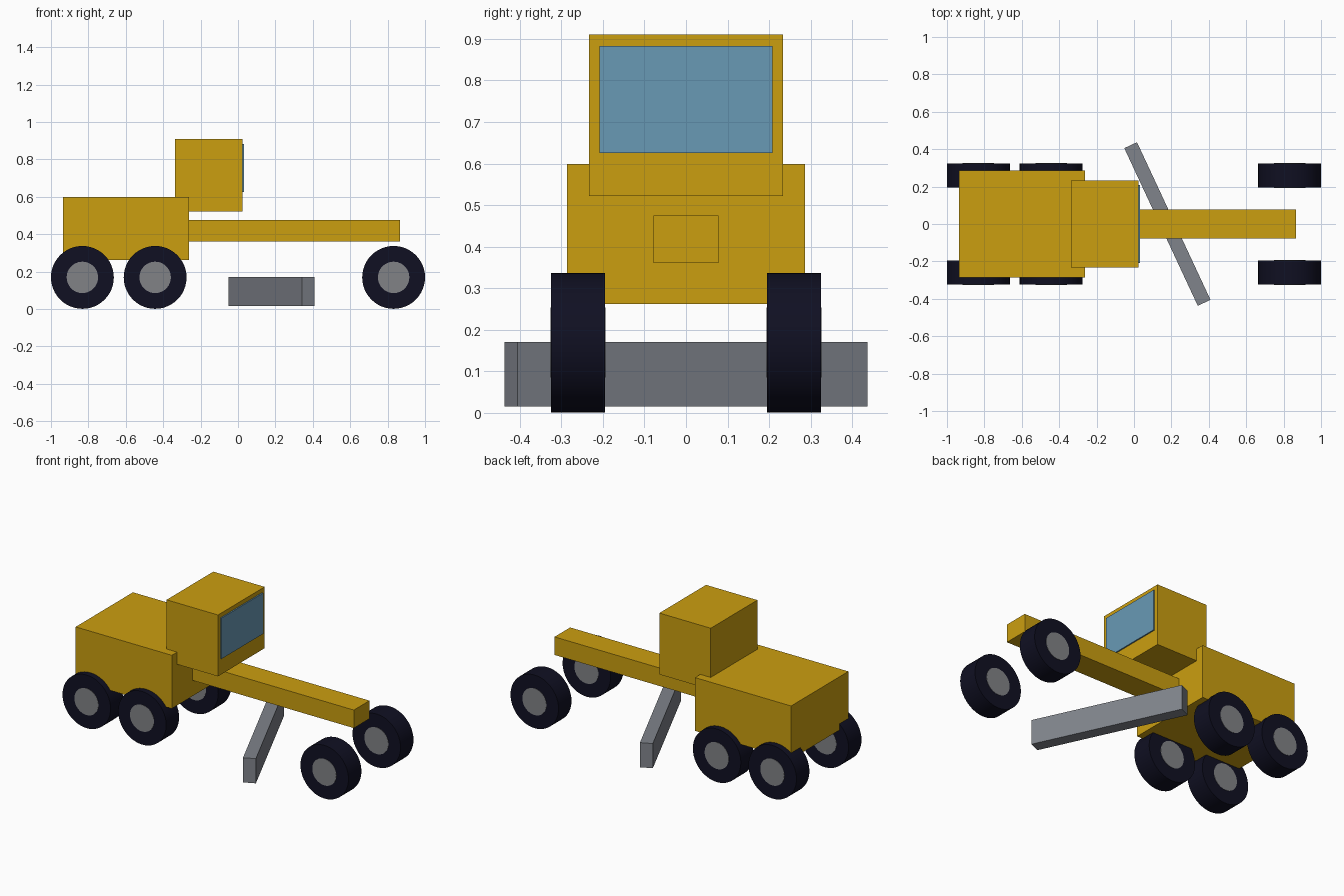
import bpy, math

if "Cube" in bpy.data.objects:
    bpy.data.objects.remove(bpy.data.objects["Cube"])


def material(name, rgb):
    m = bpy.data.materials.new(name)
    m.diffuse_color = (*rgb, 1)
    m.use_nodes = True
    m.node_tree.nodes["Principled BSDF"].inputs["Base Color"].default_value = m.diffuse_color
    return m


yellow = material("machine yellow", (0.60, 0.345, 0.005))
rubber = material("dark rubber", (0.005, 0.005, 0.016))
steel = material("blade steel", (0.215, 0.23, 0.26))
hub_grey = material("hub grey", (0.22, 0.225, 0.24))
glass = material("window blue", (0.14, 0.32, 0.46))


def box(name, x, y, z, mat, turn=0):
    """Box from (min, max) ranges on each axis, turned about its own z axis."""
    spans = (x, y, z)
    bpy.ops.mesh.primitive_cube_add(size=1, location=[(a + b) / 2 for a, b in spans])
    o = bpy.context.object
    o.name = name
    o.scale = [b - a for a, b in spans]
    o.rotation_euler.z = turn
    o.data.materials.append(mat)
    return o


def disc(name, x, y, z, radius, width, mat):
    """Cylinder lying along y."""
    bpy.ops.mesh.primitive_cylinder_add(vertices=48, radius=radius, depth=width,
                                        location=(x, y, z), rotation=(math.pi / 2, 0, 0))
    o = bpy.context.object
    o.name = name
    o.data.materials.append(mat)
    bpy.ops.object.shade_smooth_by_angle(angle=math.radians(30))


# Body, cab and long front beam
box("engine_body", (-0.935, -0.263), (-0.286, 0.286), (0.262, 0.599), yellow)
box("cab", (-0.336, 0.023), (-0.233, 0.233), (0.522, 0.91), yellow)
box("windscreen", (0.022, 0.031), (-0.208, 0.208), (0.625, 0.883), glass)
box("front_beam", (-0.28, 0.865), (-0.078, 0.078), (0.361, 0.475), yellow)

# Angled grading blade
box("blade", (0.141, 0.216), (-0.465, 0.465), (0.015, 0.171), steel, math.radians(25))

# Six wheels, hubs show on both faces
for label, x in (("rear", -0.832), ("middle", -0.443), ("front", 0.832)):
    for side, s in (("right", -1), ("left", 1)):
        disc(f"{label}_{side}_tyre", x, s * 0.26, 0.169, 0.168, 0.129, rubber)
        disc(f"{label}_{side}_hub", x, s * 0.26, 0.169, 0.084, 0.133, hub_grey)
